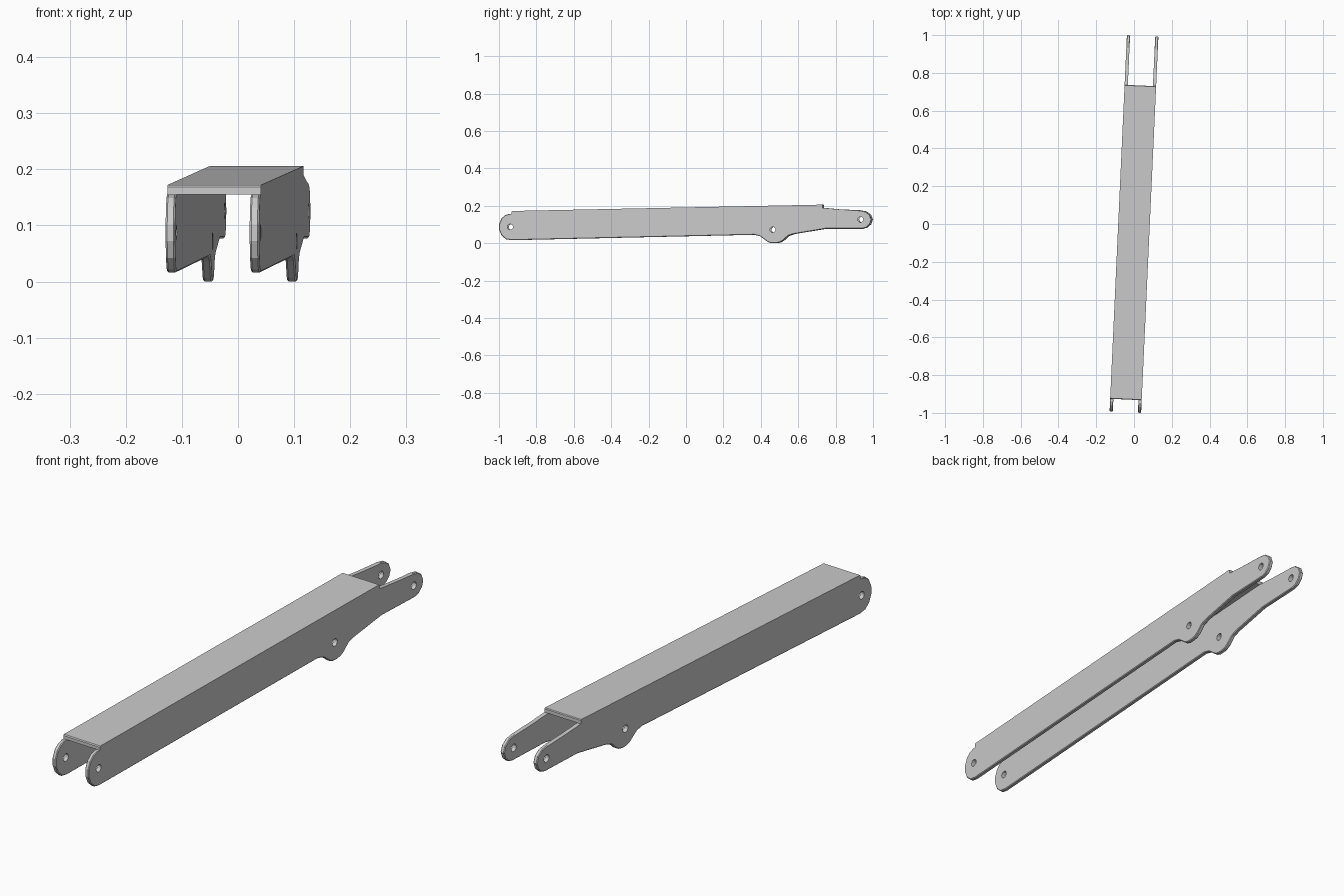
import bpy, bmesh, math

if "Cube" in bpy.data.objects:
    bpy.data.objects.remove(bpy.data.objects["Cube"])

YAW = math.radians(-2.63)     # the arm lies slightly askew
HALF_W, THICK = 0.0835, 0.017

# shared top strip outline (y, z)
STRIP = [(-0.93, 0.155), (-0.93, 0.168), (-0.927, 0.172),
         (0.731, 0.206), (0.734, 0.203), (0.734, 0.189)]
# remaining side plate outline: rear nose, belly lug, front nose
RIM = [(0.82, 0.181), (0.93, 0.176), (0.963, 0.170), (0.987, 0.152), (0.997, 0.126),
       (0.988, 0.101), (0.968, 0.083), (0.945, 0.077), (0.75, 0.077),
       (0.58, 0.049), (0.55, 0.039), (0.523, 0.014), (0.505, 0.004), (0.485, 0.0),
       (0.462, 0.0), (0.442, 0.006), (0.402, 0.036), (0.37, 0.045),
       (-0.93, 0.016), (-0.96, 0.021), (-0.984, 0.042), (-0.997, 0.072),
       (-0.997, 0.102), (-0.984, 0.132), (-0.966, 0.149), (-0.948, 0.155)]
HOLES = [(-0.937, 0.087), (0.468, 0.072), (0.938, 0.126)]


def extrude_profile(name, pts, x0, x1, bevel_from=None):
    """Extrude a (y, z) outline along x; chamfer rim edges after bevel_from."""
    bm = bmesh.new()
    a = [bm.verts.new((x0, y, z)) for y, z in pts]
    b = [bm.verts.new((x1, y, z)) for y, z in pts]
    n = len(pts)
    bm.faces.new(a)
    bm.faces.new(b[::-1])
    for i in range(n):
        j = (i + 1) % n
        bm.faces.new((a[j], a[i], b[i], b[j]))
    bmesh.ops.recalc_face_normals(bm, faces=bm.faces)
    if bevel_from is not None:
        rim = [bm.edges.get((s[i], s[i + 1])) for s in (a, b)
               for i in range(bevel_from, n - 1)]
        bmesh.ops.bevel(bm, geom=rim, offset=0.003, segments=1,
                        affect='EDGES', clamp_overlap=True)
    me = bpy.data.meshes.new(name)
    bm.to_mesh(me)
    bm.free()
    ob = bpy.data.objects.new(name, me)
    bpy.context.collection.objects.link(ob)
    return ob


# side plates with pin holes, mirrored
plates = extrude_profile("side_plates", STRIP + RIM,
                         HALF_W - THICK, HALF_W, bevel_from=len(STRIP))
cutters = []
for y, z in HOLES:
    r = 0.015
    ring = [(y + r * math.cos(k * math.tau / 12), z + r * math.sin(k * math.tau / 12))
            for k in range(12)]
    c = extrude_profile("pin_hole_cutter", ring, 0.0, 0.2)
    c.hide_render = True
    cutters.append(c)
    mod = plates.modifiers.new("pin_hole", 'BOOLEAN')
    mod.operation, mod.solver, mod.object = 'DIFFERENCE', 'EXACT', c
mirror = plates.modifiers.new("mirror", 'MIRROR')
mirror.use_mirror_merge = False
bpy.context.view_layer.objects.active = plates
plates.select_set(True)
for name in [m.name for m in plates.modifiers]:
    bpy.ops.object.modifier_apply(modifier=name)
for c in cutters:
    bpy.data.objects.remove(c)

# top cover bridging the plates
cover = extrude_profile("top_cover", STRIP, THICK - HALF_W, HALF_W - THICK)

for ob in (plates, cover):
    ob.rotation_euler.z = YAW
